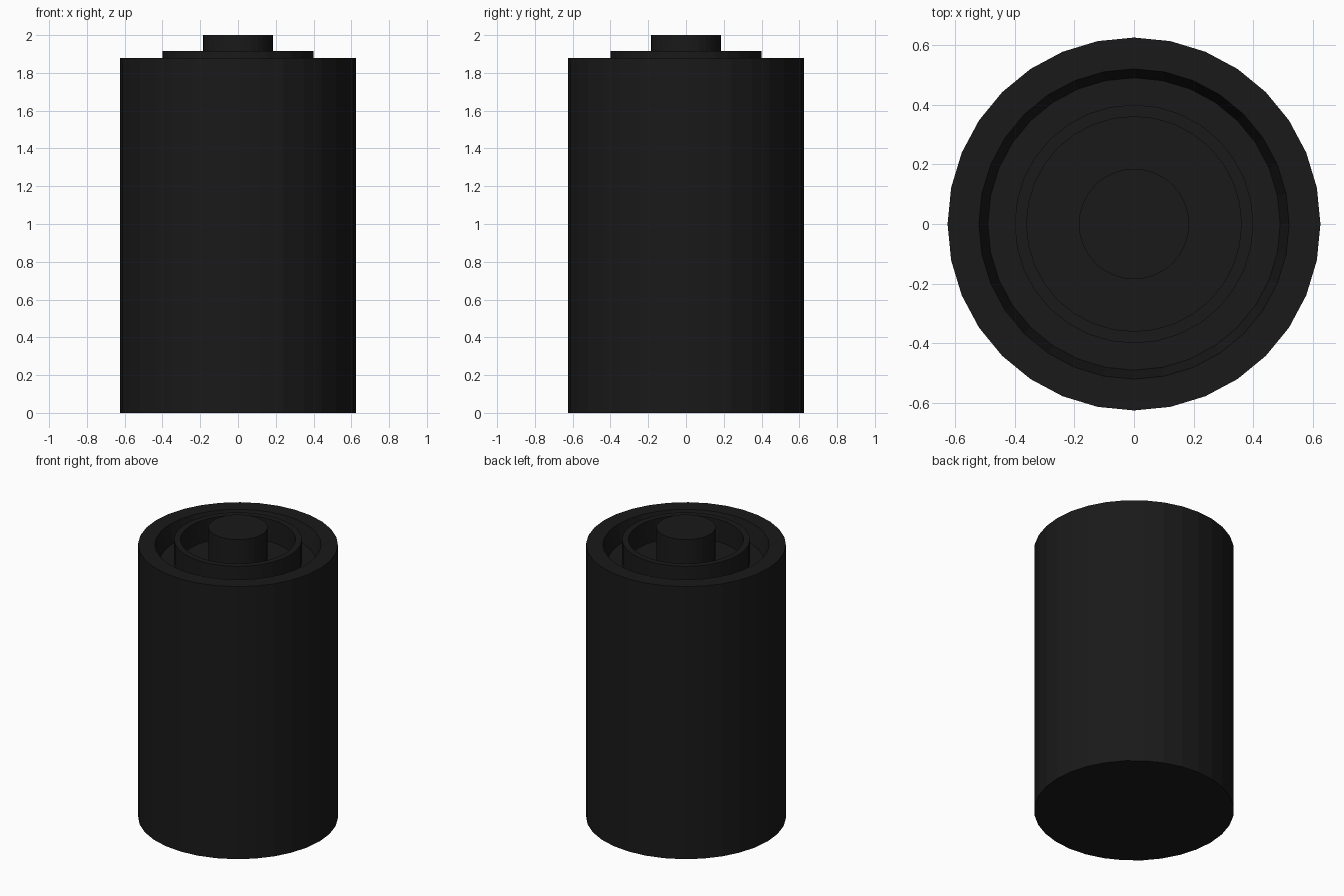
import bpy, bmesh, math

if "Cube" in bpy.data.objects:
    bpy.data.objects.remove(bpy.data.objects["Cube"])

SIDES = 32
FLOOR = 1.76  # floor of the top recess

mat = bpy.data.materials.new("black_plastic")
mat.diffuse_color = (0.01, 0.01, 0.01, 1)
mat.use_nodes = True
mat.node_tree.nodes["Principled BSDF"].inputs["Base Color"].default_value = mat.diffuse_color


def lathe(name, profile, closed=False):
    """Spin (radius, z) points around z; an open profile is capped at both ends."""
    bm = bmesh.new()
    rings = []
    for r, z in profile:
        rings.append([bm.verts.new((r * math.cos(a), r * math.sin(a), z))
                      for a in (2 * math.pi * i / SIDES for i in range(SIDES))])
    pairs = list(zip(rings, rings[1:]))
    if closed:
        pairs.append((rings[-1], rings[0]))
    else:
        bm.faces.new(rings[0][::-1])
        bm.faces.new(rings[-1])
    for low, high in pairs:
        for i in range(SIDES):
            j = (i + 1) % SIDES
            bm.faces.new((low[i], low[j], high[j], high[i]))
    bmesh.ops.recalc_face_normals(bm, faces=bm.faces)
    mesh = bpy.data.meshes.new(name)
    bm.to_mesh(mesh)
    bm.free()
    mesh.materials.append(mat)
    obj = bpy.data.objects.new(name, mesh)
    bpy.context.collection.objects.link(obj)
    return obj


# Main barrel with a tapered recess in the top
lathe("body", [(0.625, 0), (0.625, 1.88), (0.52, 1.88), (0.49, FLOOR)])

# Raised collar standing in the recess
lathe("collar", [(0.40, FLOOR), (0.40, 1.915), (0.36, 1.915), (0.36, FLOOR)], closed=True)

# Central post
lathe("post", [(0.185, FLOOR), (0.185, 2.0)])
